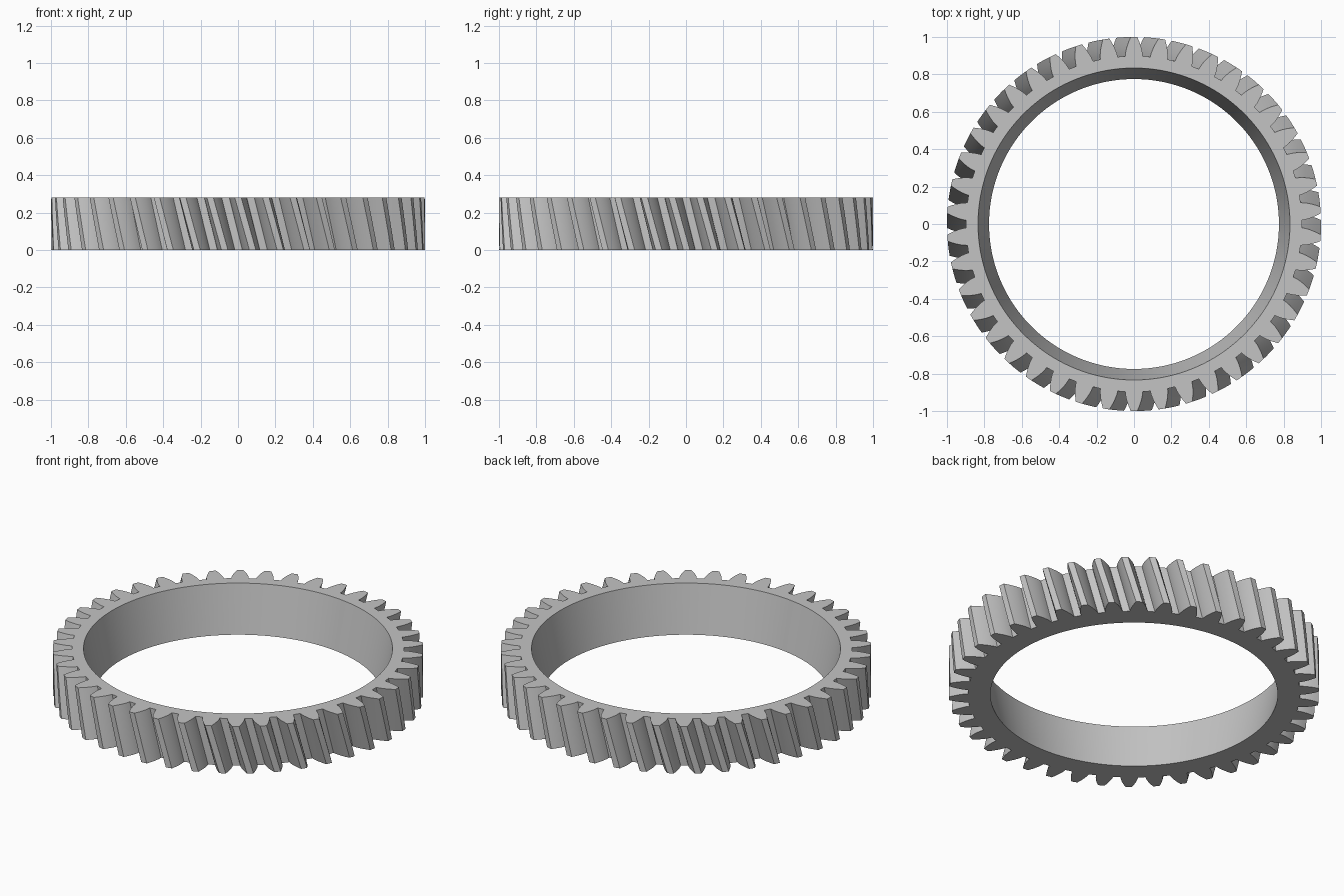
import bpy, bmesh
from math import pi, cos, sin, tan, acos, radians

cube = bpy.data.objects.get("Cube")
if cube:
    bpy.data.objects.remove(cube, do_unlink=True)

TEETH = 42
HEIGHT = 0.28
TWIST = 0.0785            # turn of the teeth from top to bottom
LEVELS = 8                # slices that follow the helix
MODULE = 2 / (TEETH + 2)
PITCH_R = MODULE * TEETH / 2
ROOT_R = PITCH_R - 1.25 * MODULE
BASE_R = PITCH_R * cos(radians(20))
BORE_BOTTOM, BORE_TOP = 0.775, 0.834
FLANK_STEPS = 5


def involute(angle):
    return tan(angle) - angle


def half_angle(r):
    """Half the angular thickness of a tooth at radius r."""
    return pi / (2 * TEETH) + involute(radians(20)) - involute(acos(min(1, BASE_R / r)))


# One tooth as (angle, radius) pairs: rising flank, tip, falling flank, root
radii = [ROOT_R + (1 - ROOT_R) * i / FLANK_STEPS for i in range(FLANK_STEPS + 1)]
tooth = [(-half_angle(r), r) for r in radii] + [(0, 1)]
tooth += [(half_angle(r), r) for r in reversed(radii)] + [(pi / TEETH, ROOT_R)]
profile = [(pi / 2 + 2 * pi * k / TEETH + a, r) for k in range(TEETH) for a, r in tooth]

# Stack twisted slices of the toothed rim and the tapered bore
bm = bmesh.new()
outer, inner = [], []
for level in range(LEVELS + 1):
    t = level / LEVELS
    turn = TWIST * (1 - t)
    bore = BORE_BOTTOM + (BORE_TOP - BORE_BOTTOM) * t
    outer.append([bm.verts.new((r * cos(a + turn), r * sin(a + turn), HEIGHT * t))
                  for a, r in profile])
    inner.append([bm.verts.new((bore * cos(a + turn), bore * sin(a + turn), HEIGHT * t))
                  for a, r in profile])


def bridge(ring_a, ring_b):
    n = len(ring_a)
    for i in range(n):
        j = (i + 1) % n
        bm.faces.new((ring_a[i], ring_a[j], ring_b[j], ring_b[i]))


for lower, upper in zip(outer, outer[1:]):
    bridge(lower, upper)
for lower, upper in zip(inner, inner[1:]):
    bridge(upper, lower)
bridge(outer[-1], inner[-1])   # top face
bridge(inner[0], outer[0])     # bottom face
bmesh.ops.recalc_face_normals(bm, faces=bm.faces)

mesh = bpy.data.meshes.new("helical_ring_gear")
bm.to_mesh(mesh)
bm.free()
gear = bpy.data.objects.new("helical_ring_gear", mesh)
bpy.context.collection.objects.link(gear)

# Plain grey metal
grey = bpy.data.materials.new("grey")
grey.use_nodes = True
colour = (0.55, 0.55, 0.55, 1)
grey.diffuse_color = colour
grey.node_tree.nodes["Principled BSDF"].inputs["Base Color"].default_value = colour
mesh.materials.append(grey)

bpy.ops.object.select_all(action='DESELECT')
gear.select_set(True)
bpy.context.view_layer.objects.active = gear
bpy.ops.object.shade_smooth_by_angle(angle=radians(30))
